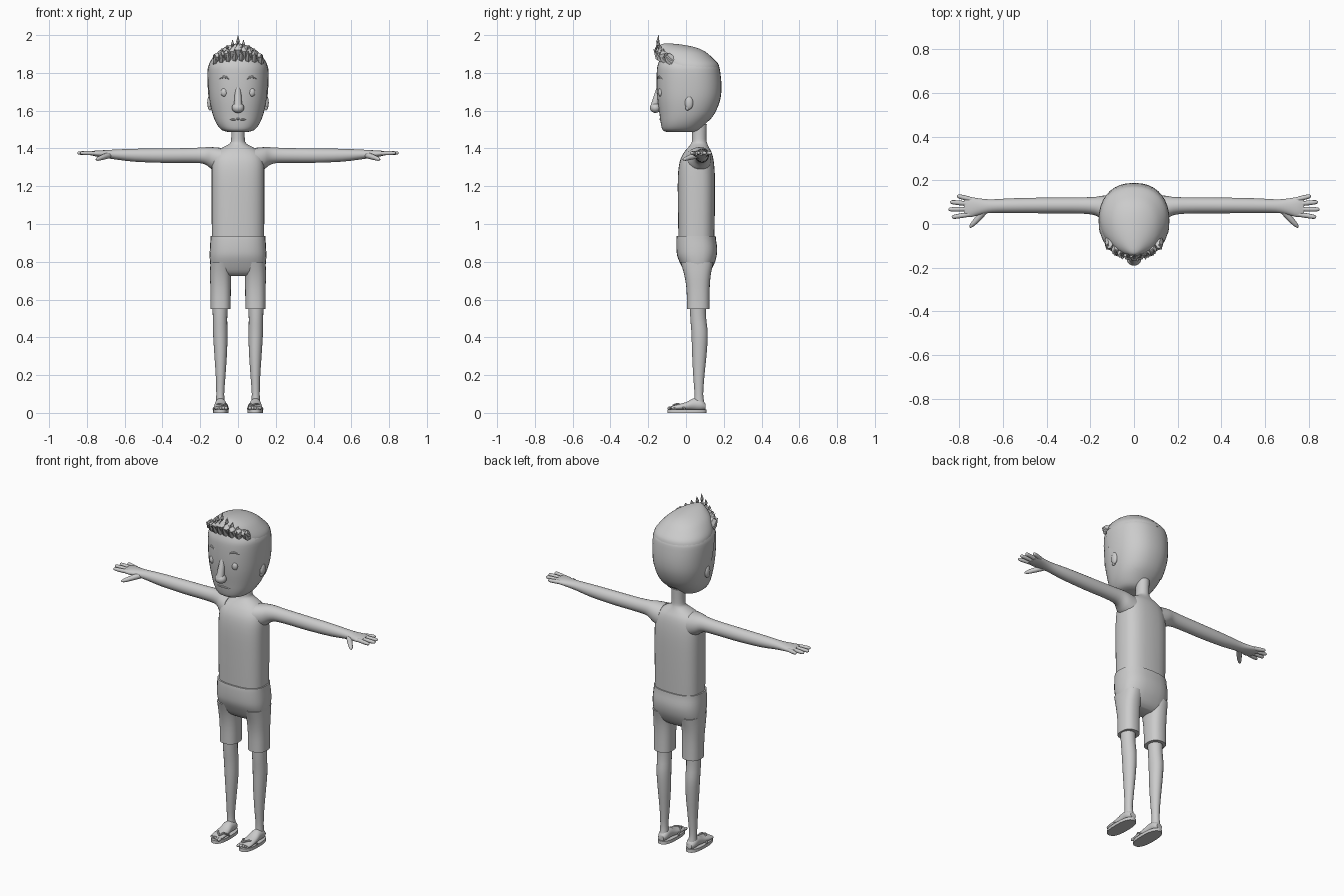
import bpy, bmesh, math
from mathutils import Vector, Matrix

grey = bpy.data.materials.new("plain_grey")
grey.diffuse_color = (0.6, 0.6, 0.6, 1)


def finish(name, bm, angle=42):
    bmesh.ops.recalc_face_normals(bm, faces=bm.faces)
    me = bpy.data.meshes.new(name)
    bm.to_mesh(me)
    bm.free()
    me.materials.append(grey)
    me.shade_smooth()
    me.set_sharp_from_angle(angle=math.radians(angle))
    ob = bpy.data.objects.new(name, me)
    bpy.context.collection.objects.link(ob)
    return ob


def skin(bm, rings):
    rows = [[bm.verts.new(p) for p in r] for r in rings]
    n = len(rows[0])
    for a, b in zip(rows, rows[1:]):
        for i in range(n):
            j = (i + 1) % n
            bm.faces.new((a[i], a[j], b[j], b[i]))
    bm.faces.new(rows[0])
    bm.faces.new(rows[-1])


def smooth_keys(keys, steps):
    """Catmull-Rom interpolation between ring descriptions."""
    out = []
    for i in range(len(keys) - 1):
        k = [keys[max(0, min(len(keys) - 1, i + d))] for d in (-1, 0, 1, 2)]
        for s in range(steps):
            t = s / steps
            out.append([b + 0.5 * t * (c - a + t * (2*a - 5*b + 4*c - d + t * (3*(b - c) + d - a)))
                        for a, b, c, d in zip(*k)])
    return out + [list(keys[-1])]


def loft(name, axis, keys, side=1, seg=28, steps=3, grow=0, cuts=()):
    """Keys: position on axis, two centres, two radii, roundness exponent."""
    rings = []
    for t, cu, cv, ru, rv, n in smooth_keys(keys, steps):
        ring = []
        for i in range(seg):
            a = 2 * math.pi * i / seg
            c, s = math.cos(a), math.sin(a)
            u = cu + (ru + grow) * math.copysign(abs(c) ** (2 / n), c)
            v = cv + (rv + grow) * math.copysign(abs(s) ** (2 / n), s)
            x, y, z = {'z': (u, v, t), 'x': (t, u, v), 'y': (u, t, v)}[axis]
            ring.append((x * side, y, z))
        rings.append(ring)
    bm = bmesh.new()
    skin(bm, rings)
    bmesh.ops.recalc_face_normals(bm, faces=bm.faces)
    for co, no in cuts:
        bmesh.ops.bisect_plane(bm, geom=bm.verts[:] + bm.edges[:] + bm.faces[:],
                               plane_co=co, plane_no=no, clear_inner=True)
    return finish(name, bm)


def tube(name, pts, radii, side=1, seg=10, steps=3):
    keys = smooth_keys([(*p, r) for p, r in zip(pts, radii)], steps)
    ps = [Vector((k[0] * side, k[1], k[2])) for k in keys]
    rings = []
    for i, p in enumerate(ps):
        d = ps[min(i + 1, len(ps) - 1)] - ps[max(i - 1, 0)]
        q = d.to_track_quat('Z', 'Y')
        r = max(keys[i][3], 0.0008)
        rings.append([p + q @ Vector((r * math.cos(2 * math.pi * j / seg),
                                      r * math.sin(2 * math.pi * j / seg), 0)) for j in range(seg)])
    bm = bmesh.new()
    skin(bm, rings)
    return finish(name, bm)


def ball(name, centre, size, side=1, seg=16):
    bm = bmesh.new()
    m = Matrix.Translation((centre[0] * side, centre[1], centre[2])) @ Matrix.Diagonal((*size, 1))
    bmesh.ops.create_uvsphere(bm, u_segments=seg, v_segments=seg // 2 + 2, radius=1, matrix=m)
    return finish(name, bm, 60)


# Torso running up into the neck
loft("torso", 'z', [
    (0.92, 0, .055, .138, .095, 2.7), (1.10, 0, .055, .140, .098, 2.7),
    (1.25, 0, .055, .140, .098, 2.7), (1.33, 0, .057, .137, .090, 2.6),
    (1.375, 0, .062, .122, .075, 2.4), (1.403, 0, .066, .085, .057, 2.2),
    (1.425, 0, .070, .046, .043, 2), (1.45, 0, .070, .036, .038, 2),
    (1.53, 0, .070, .036, .040, 2)])

# Head
head_keys = [
    (1.487, 0, -.030, .050, .070, 2.2), (1.497, 0, -.028, .085, .095, 2.3),
    (1.53, 0, -.015, .113, .118, 2.3), (1.58, 0, .003, .134, .143, 2.3),
    (1.65, 0, .013, .150, .163, 2.3), (1.72, 0, .015, .157, .170, 2.3),
    (1.80, 0, .012, .159, .167, 2.3), (1.84, 0, .008, .152, .158, 2.3),
    (1.88, 0, -.010, .120, .125, 2.2)]
loft("head", 'z', head_keys, seg=36)
# Short hair at the back and sides, a thin shell over the head
loft("back_hair", 'z', head_keys, seg=36, grow=.003,
     cuts=[((0, -.03, 1.75), (0, 1, .24)), ((0, .03, 1.62), (0, .075, .09)), ((0, 0, 1.84), (0, 0, -1))])

# Top hair with a quiff of spikes
loft("top_hair", 'z', [
    (1.828, 0, .025, .157, .152, 2.2), (1.85, 0, .017, .152, .152, 2.2),
    (1.88, 0, -.001, .134, .141, 2.2), (1.912, 0, -.022, .106, .124, 2.2),
    (1.935, 0, -.047, .072, .098, 2), (1.95, 0, -.080, .035, .055, 2),
    (1.955, 0, -.095, .010, .020, 2)], seg=32)
for i in range(-4, 5):
    x, e = i * .028, abs(i) / 4
    y = -.125 + .045 * e * e
    top = (2.0, 1.975, 1.95, 1.93, 1.905)[abs(i)]
    tube("tall_spike", [(x * .95, y + .01, 1.885 - .02 * e), (x, y - .025, 1.925 - .03 * e), (x * 1.04, y - .02, top)],
         [.024, .020, 0], seg=6, steps=2)
for i in range(-4, 4):
    x = (i + .5) * .034
    e = abs(i + .5) / 3.5
    y = -.128 + .055 * e * e
    tube("front_spike", [(x, y, 1.872 - .02 * e), (x, y - .022, 1.885 - .02 * e), (x * 1.05, y - .045, 1.93 - .03 * e)],
         [.016, .015, 0], seg=5, steps=1)

# Face
tube("nose_bridge", [(0, -.135, 1.75), (0, -.150, 1.69), (0, -.168, 1.62)], [.010, .017, .022])
ball("nose_tip", (0, -.162, 1.615), (.033, .029, .027))
tube("mouth", [(-.062, -.118, 1.562), (-.03, -.133, 1.553), (0, -.136, 1.556),
               (.03, -.133, 1.553), (.062, -.118, 1.562)], [.002, .005, .005, .005, .002], seg=8)
for s in (1, -1):
    ball("eye", (.073, -.134, 1.697), (.018, .014, .023), s)
    tube("eyebrow", [(.045, -.148, 1.768), (.073, -.141, 1.779), (.102, -.123, 1.766)],
         [.004, .007, .002], s, seg=8)
    ball("ear", (.150, .016, 1.642), (.013, .022, .036), s)
    ball("earlobe", (.148, .008, 1.615), (.009, .012, .014), s)

# Shorts: hips and two legs
loft("hips", 'z', [
    (.725, 0, .060, .100, .040, 2.4), (.745, 0, .060, .138, .065, 2.6), (.79, 0, .060, .147, .090, 2.6),
    (.83, 0, .058, .150, .104, 2.6), (.87, 0, .057, .149, .108, 2.6),
    (.915, 0, .054, .146, .105, 2.6), (.937, 0, .054, .145, .103, 2.6)])

for s in (1, -1):
    loft("shorts_leg", 'z', [
        (.55, .092, .065, .053, .060, 2.4), (.65, .092, .064, .054, .061, 2.4),
        (.73, .092, .061, .056, .070, 2.4), (.80, .088, .058, .058, .088, 2.4)], s)
    # Lower leg
    loft("leg", 'z', [
        (.05, .093, .070, .024, .028, 2), (.10, .094, .068, .021, .023, 2),
        (.20, .092, .068, .026, .030, 2), (.32, .092, .071, .034, .039, 2),
        (.42, .094, .072, .038, .043, 2), (.50, .095, .065, .038, .042, 2),
        (.57, .095, .063, .041, .043, 2)], s, seg=20)
    # Foot on a thin sandal
    loft("foot", 'y', [
        (-.080, .091, .026, .034, .009, 2.2), (-.05, .091, .029, .038, .014, 2.2),
        (0, .091, .036, .035, .021, 2.2), (.04, .092, .045, .030, .032, 2),
        (.08, .092, .042, .029, .030, 2), (.103, .092, .034, .018, .015, 2)], s, seg=18)
    loft("sandal_sole", 'z', [
        (0, .091, .005, .042, .104, 2.5), (.018, .091, .005, .041, .103, 2.5)], s, steps=1)
    for i in range(5):
        r = .0095 - .0009 * i
        ball("toe", (.063 + i * .0145, -.083 + .004 * i, .025), (r, .016 - .001 * i, r), s, 10)
    for edge in (.052, .131):
        tube("sandal_strap", [(.075, -.068, .040), ((.075 + edge) / 2, -.040, .046), (edge, -.005, .020)],
             [.005, .006, .005], s, seg=8)

    # Arm, flattening into the palm
    loft("arm", 'x', [
        (.09, .062, 1.333, .070, .070, 2.2), (.14, .073, 1.349, .057, .058, 2.1),
        (.18, .082, 1.362, .042, .044, 2), (.25, .085, 1.363, .037, .039, 2),
        (.40, .085, 1.362, .036, .038, 2), (.55, .084, 1.364, .034, .034, 2),
        (.65, .082, 1.368, .031, .026, 2), (.70, .080, 1.370, .036, .021, 2.1),
        (.75, .077, 1.373, .046, .016, 2.2), (.778, .079, 1.374, .041, .010, 2.2)], s, seg=24)
    # Fingers and thumb
    for base, tip in (((.745, .112), (.81, .129)), ((.755, .092), (.842, .101)),
                      ((.755, .068), (.85, .067)), ((.75, .045), (.835, .031))):
        a, b = Vector((*base, 1.374)), Vector((*tip, 1.376))
        tube("finger", [a, a.lerp(b, .5), a.lerp(b, .9), b], [.011, .011, .009, .003], s)
    tube("thumb", [(.685, .062, 1.364), (.715, .025, 1.354), (.742, -.004, 1.344), (.752, -.016, 1.341)],
         [.017, .014, .010, .003], s)
